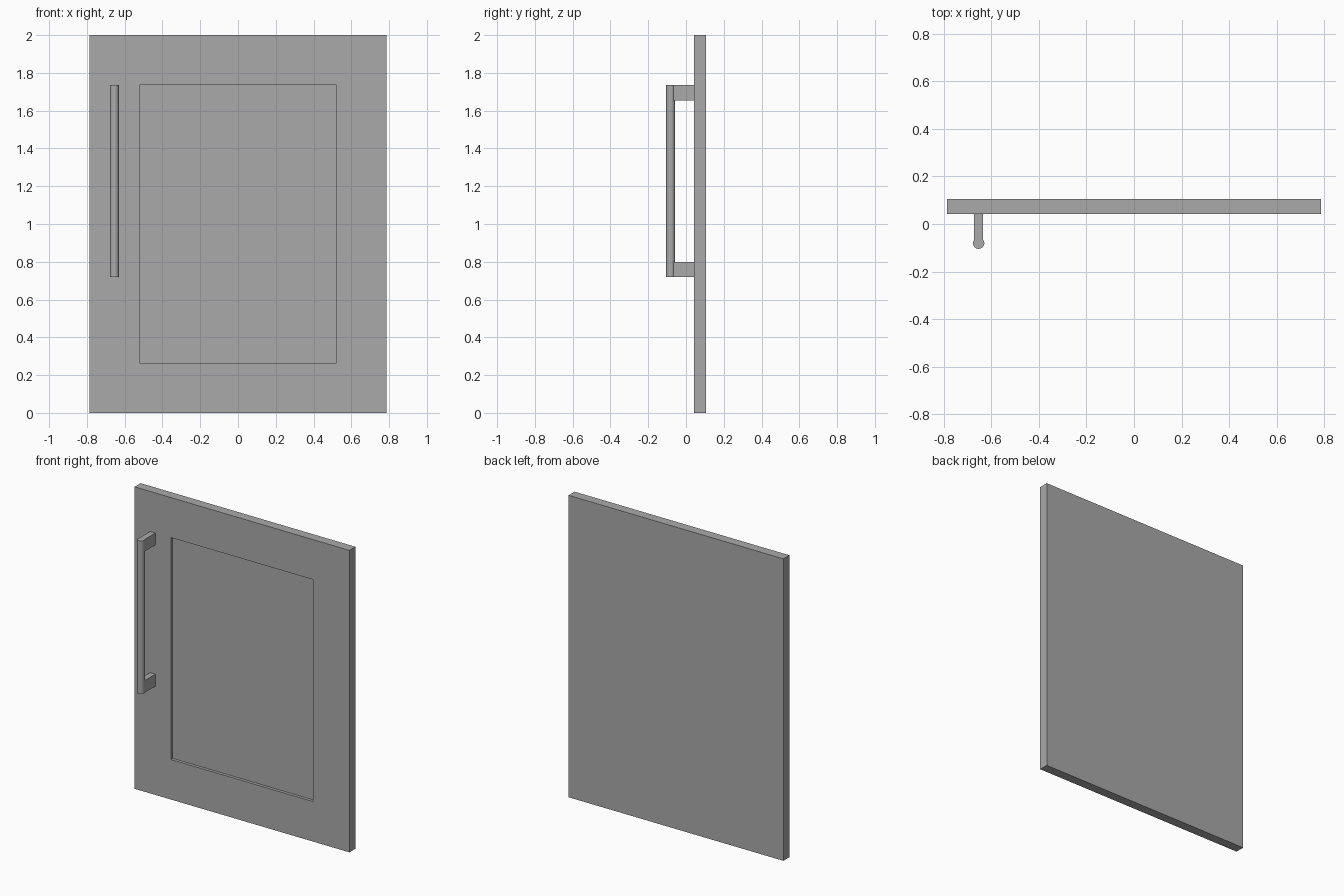
import bpy
import bmesh
from mathutils import Matrix, Vector

cube = bpy.data.objects.get("Cube")
if cube:
    bpy.data.objects.remove(cube, do_unlink=True)

grey = bpy.data.materials.new("plain_grey")
grey.use_nodes = True
colour = (0.4, 0.4, 0.4, 1)
grey.diffuse_color = colour
grey.node_tree.nodes["Principled BSDF"].inputs["Base Color"].default_value = colour


def add_object(name, bm):
    mesh = bpy.data.meshes.new(name)
    bmesh.ops.recalc_face_normals(bm, faces=bm.faces)
    bm.to_mesh(mesh)
    bm.free()
    mesh.materials.append(grey)
    obj = bpy.data.objects.new(name, mesh)
    bpy.context.collection.objects.link(obj)
    return obj


def box(low, high):
    low, high = Vector(low), Vector(high)
    bm = bmesh.new()
    place = Matrix.Translation((low + high) / 2) @ Matrix.Diagonal((*(high - low), 1))
    bmesh.ops.create_cube(bm, size=1, matrix=place)
    return bm


# Door slab with a recessed centre panel on the front
half_width, front, back, height = 0.787, 0.042, 0.105, 2.0
margin, recess = 0.265, 0.02
bm = box((-half_width, front, 0), (half_width, back, height))
bm.normal_update()
face = min(bm.faces, key=lambda f: f.calc_center_median().y)
bmesh.ops.inset_region(bm, faces=[face], thickness=margin, use_even_offset=True)
rim = bmesh.ops.extrude_face_region(bm, geom=[face])
bmesh.ops.delete(bm, geom=[face], context='FACES_ONLY')
bmesh.ops.translate(bm, vec=(0, recess, 0),
                    verts=[v for v in rim["geom"] if isinstance(v, bmesh.types.BMVert)])
add_object("door_panel", bm)

# Round upright handle bar
handle_x, bar_y, radius = -0.654, -0.081, 0.024
bottom, top = 0.72, 1.735
bm = bmesh.new()
bmesh.ops.create_cone(bm, cap_ends=True, segments=16, radius1=radius, radius2=radius,
                      depth=top - bottom,
                      matrix=Matrix.Translation((handle_x, bar_y, (top + bottom) / 2)))
bar = add_object("handle_bar", bm)
bpy.context.view_layer.objects.active = bar
bar.select_set(True)
bpy.ops.object.shade_smooth_by_angle()

# Two square mounts joining the bar to the door
mount_height, mount_half = 0.08, 0.019
for name, z in (("lower_handle_mount", bottom), ("upper_handle_mount", top - mount_height)):
    add_object(name, box((handle_x - mount_half, bar_y, z),
                         (handle_x + mount_half, front, z + mount_height)))
